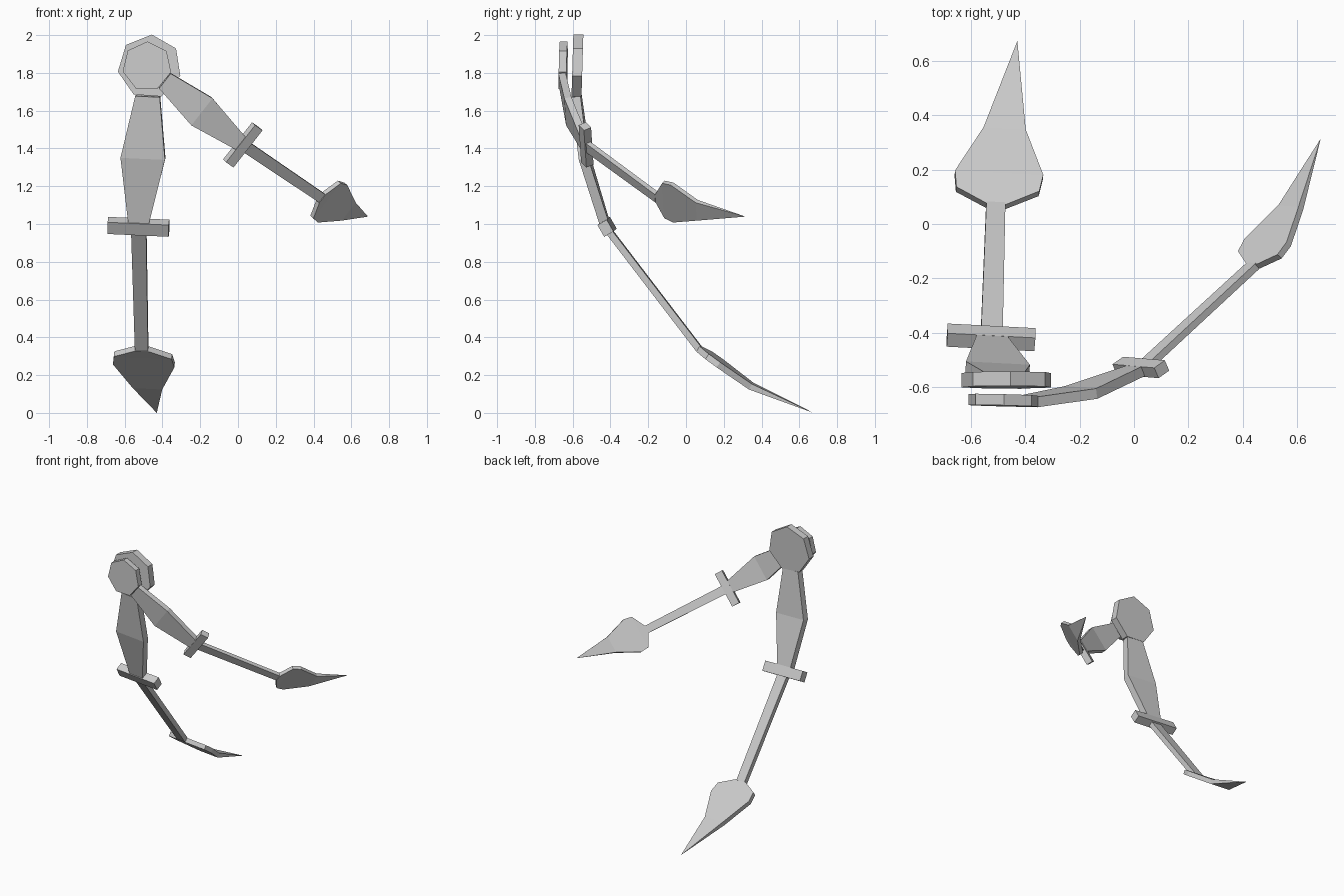
import bpy, bmesh
from math import cos, sin, pi, radians
from mathutils import Vector, Matrix

cube = bpy.data.objects.get("Cube")
if cube:
    bpy.data.objects.remove(cube, do_unlink=True)

grey = bpy.data.materials.new("light grey")
grey.use_nodes = True
grey.diffuse_color = (0.6, 0.6, 0.6, 1)
grey.node_tree.nodes["Principled BSDF"].inputs["Base Color"].default_value = (0.6, 0.6, 0.6, 1)

PIVOT = Vector((-0.468, -0.575, 1.833))
ACROSS = Vector((0.325, -0.017, -0.015)).normalized()   # slight roll of the whole hand


def finish(name, bm):
    """Turn a bmesh into a flat-shaded object whose origin is the pivot."""
    bmesh.ops.recalc_face_normals(bm, faces=bm.faces)
    bmesh.ops.translate(bm, verts=bm.verts, vec=-PIVOT)
    mesh = bpy.data.meshes.new(name)
    bm.to_mesh(mesh)
    bm.free()
    mesh.materials.append(grey)
    obj = bpy.data.objects.new(name, mesh)
    obj.location = PIVOT
    bpy.context.collection.objects.link(obj)
    return obj


def ribbon(name, rows, thick, tip=None):
    """Bent plate through rows of (x, y, z, half width), with an optional pointed tip."""
    bm = bmesh.new()
    mids = [Vector(r[:3]) for r in rows]
    path = mids + ([Vector(tip)] if tip else [])
    rings = []
    for i, (mid, row) in enumerate(zip(mids, rows)):
        along = path[min(i + 1, len(path) - 1)] - path[max(i - 1, 0)]
        up = ACROSS.cross(along).normalized() * thick / 2
        side = ACROSS * row[3]
        rings.append([bm.verts.new(mid + s * side + u * up)
                      for s, u in ((-1, -1), (1, -1), (1, 1), (-1, 1))])
    bm.faces.new(rings[0])
    for a, b in zip(rings, rings[1:]):
        for k in range(4):
            n = (k + 1) % 4
            bm.faces.new((a[k], a[n], b[n], b[k]))
    last = rings[-1]
    if tip:
        point = bm.verts.new(tip)
        for k in range(4):
            bm.faces.new((last[k], last[(k + 1) % 4], point))
    else:
        bm.faces.new(last)
    return finish(name, bm)


def disc(name, radius, thick, sides=7):
    """Seven-sided hub facing the front, leaning back slightly."""
    bm = bmesh.new()
    ring = []
    for k in range(sides):
        a = radians(86) + 2 * pi * k / sides
        x, z = radius * cos(a), radius * sin(a)
        ring.append(bm.verts.new(PIVOT + Vector((x, 0.03 * z - thick / 2, z))))
    face = bm.faces.new(ring)
    out = bmesh.ops.extrude_face_region(bm, geom=[face], use_keep_orig=True)
    new = [v for v in out["geom"] if isinstance(v, bmesh.types.BMVert)]
    bmesh.ops.translate(bm, verts=new, vec=(0, thick, 0))
    return finish(name, bm)


# Long hand, hanging down and sweeping backwards
parts = [
    disc("hub", 0.17, 0.053),
    ribbon("grip", [(-0.478, -0.58, 1.677, 0.065),
                    (-0.503, -0.537, 1.35, 0.118),
                    (-0.525, -0.432, 1.01, 0.055)], 0.05),
    ribbon("crossguard", [(-0.527, -0.436, 1.016, 0.162),
                          (-0.527, -0.4, 0.954, 0.162)], 0.057),
    ribbon("shaft", [(-0.525, -0.41, 0.965, 0.04),
                     (-0.51, 0.068, 0.34, 0.035)], 0.035),
    ribbon("blade", [(-0.508, 0.065, 0.34, 0.034),
                     (-0.503, 0.12, 0.305, 0.153),
                     (-0.498, 0.18, 0.262, 0.163),
                     (-0.478, 0.345, 0.142, 0.078)], 0.033, (-0.43, 0.675, 0.0)),
]

# Short hand: the same parts, smaller and swung towards +x
swing = (Matrix.Translation((-0.482, -0.65, 1.835))
         @ Matrix.Rotation(radians(-54.6), 4, 'Y') @ Matrix.Scale(0.772, 4))
for part in parts:
    twin = part.copy()
    twin.name = "short_" + part.name
    part.name = "long_" + part.name
    twin.matrix_world = swing
    bpy.context.collection.objects.link(twin)
